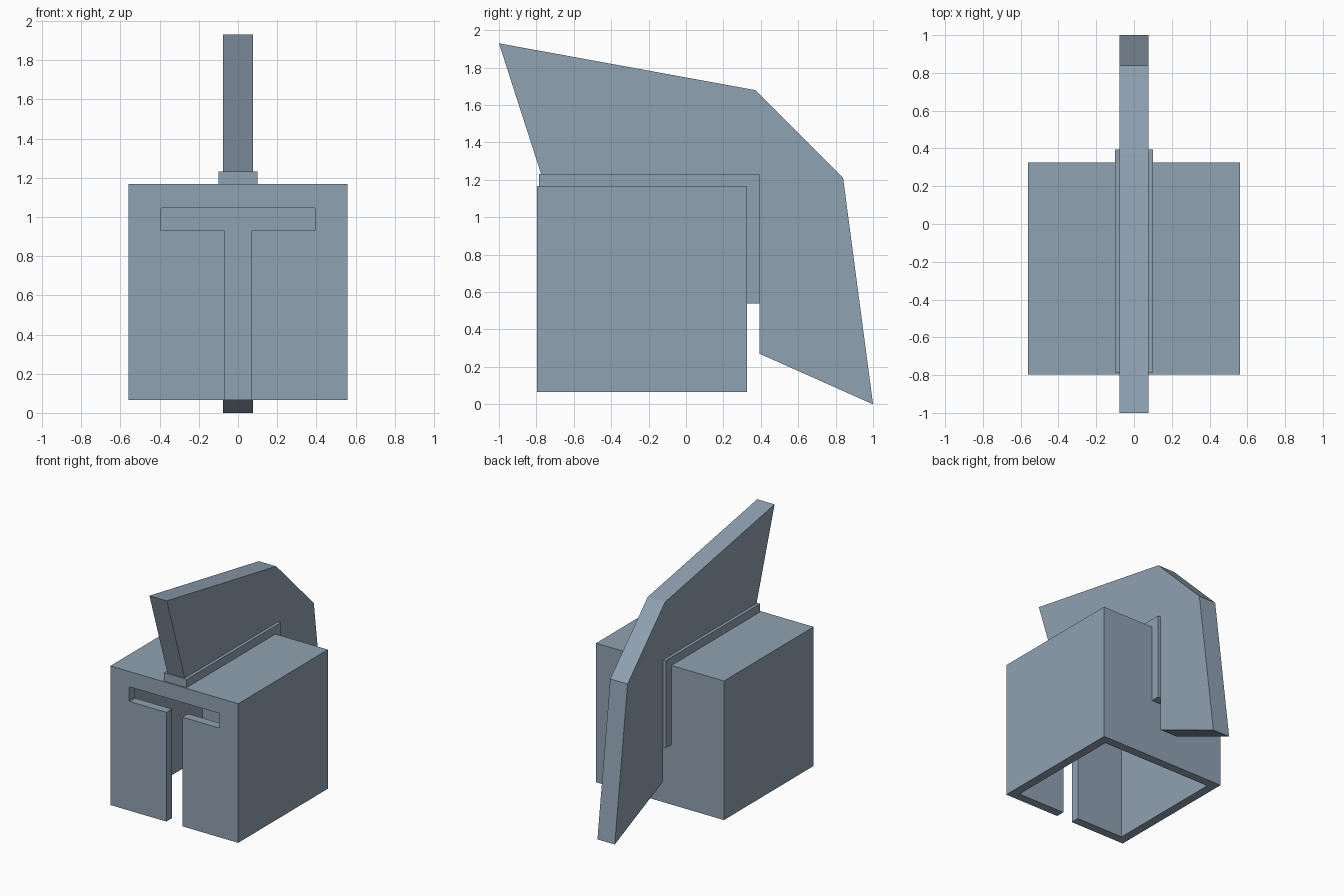
import bpy, bmesh
from mathutils import Vector

if "Cube" in bpy.data.objects:
    bpy.data.objects.remove(bpy.data.objects["Cube"])

# Slate blue-grey used on every part
slate = bpy.data.materials.new('slate')
slate.diffuse_color = (0.28, 0.36, 0.446, 1.0)
slate.use_nodes = True
slate.node_tree.nodes["Principled BSDF"].inputs["Base Color"].default_value = slate.diffuse_color


def prism(name, profile, axis, lo, hi):
    """Extrude a flat profile along x (profile is y,z) or y (profile is x,z)."""
    def point(p, d):
        return Vector((d, p[0], p[1])) if axis == 'X' else Vector((p[0], d, p[1]))
    bm = bmesh.new()
    face = bm.faces.new([bm.verts.new(point(p, lo)) for p in profile])
    out = bmesh.ops.extrude_face_region(bm, geom=[face])
    verts = [g for g in out['geom'] if isinstance(g, bmesh.types.BMVert)]
    bmesh.ops.translate(bm, verts=verts, vec=point((0, 0), hi - lo))
    bmesh.ops.recalc_face_normals(bm, faces=bm.faces)
    mesh = bpy.data.meshes.new(name)
    bm.to_mesh(mesh)
    bm.free()
    mesh.materials.append(slate)
    obj = bpy.data.objects.new(name, mesh)
    bpy.context.collection.objects.link(obj)
    return obj


def rect(a0, a1, b0, b1):
    return [(a0, b0), (a1, b0), (a1, b1), (a0, b1)]


def cut(target, cutter):
    """Subtract the cutter, bake the result and discard the cutter."""
    mod = target.modifiers.new('cut', 'BOOLEAN')
    mod.operation, mod.solver, mod.object = 'DIFFERENCE', 'EXACT', cutter
    graph = bpy.context.evaluated_depsgraph_get()
    mesh = bpy.data.meshes.new_from_object(target.evaluated_get(graph))
    target.modifiers.clear()
    target.data = mesh
    bpy.data.objects.remove(cutter)


W, FRONT, BACK, BOTTOM, TOP, T = 0.56, -0.797, 0.325, 0.065, 1.167, 0.07

# Helmet shell: box, hollow and open underneath
shell = prism('helmet_shell', rect(-W, W, BOTTOM, TOP), 'Y', FRONT, BACK)
cut(shell, prism('cavity', rect(-W + T, W - T, BOTTOM - 0.2, TOP - T), 'Y',
                 FRONT + T, BACK - T))

# T-shaped face opening with slightly eased bar ends
c = 0.005
half = [(0.07, BOTTOM - 0.2), (0.07, 0.93), (0.395 - c, 0.93), (0.395, 0.93 + c),
        (0.395, 1.046 - c), (0.395 - c, 1.046)]
slot = half + [(-x, z) for x, z in reversed(half)]
cut(shell, prism('face_slot', slot, 'Y', FRONT - 0.1, FRONT + T + 0.05))

# Crest holder: strip along the top and down the back
holder = [(-0.785, TOP), (BACK, TOP), (BACK, 0.54), (0.394, 0.54),
          (0.394, 1.232), (-0.785, 1.232)]
prism('crest_holder', holder, 'X', -0.10, 0.10)

# Crest: angular plate sweeping from the front to behind the helmet
crest = [(-1.0, 1.93), (0.37, 1.68), (0.84, 1.21), (1.0, 0.0),
         (0.394, 0.27), (0.394, 1.232), (-0.775, 1.232)]
prism('crest', crest, 'X', -0.076, 0.076)
